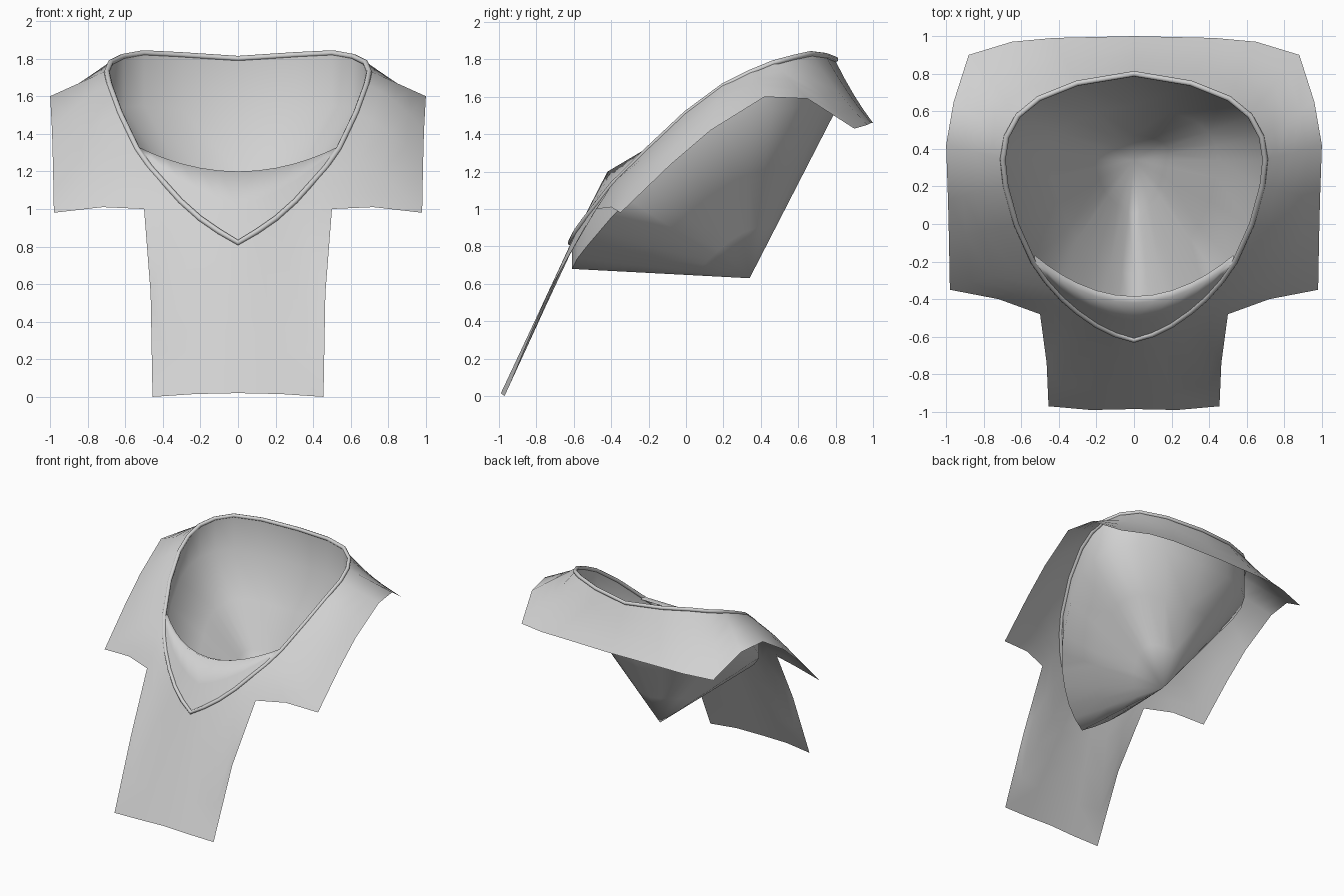
import bpy
import bmesh
from mathutils import Vector

default_cube = bpy.data.objects.get("Cube")
if default_cube:
    bpy.data.objects.remove(default_cube, do_unlink=True)

cloth = bpy.data.materials.new("light grey cloth")
cloth.use_nodes = True
cloth_colour = (0.64, 0.64, 0.64, 1.0)
cloth.diffuse_color = cloth_colour
cloth.node_tree.nodes["Principled BSDF"].inputs["Base Color"].default_value = cloth_colour


def build_half_sheet(name, rows, crease_angle):
    """Join rows of points into a sheet, mirrored across x."""
    bm = bmesh.new()
    grid = [[bm.verts.new(point) for point in row] for row in rows]
    for upper, lower in zip(grid, grid[1:]):
        for i in range(len(upper) - 1):
            bm.faces.new((upper[i], lower[i], lower[i + 1], upper[i + 1]))
    bmesh.ops.remove_doubles(bm, verts=bm.verts, dist=0.0005)
    bmesh.ops.recalc_face_normals(bm, faces=bm.faces)
    mesh = bpy.data.meshes.new(name)
    bm.to_mesh(mesh)
    bm.free()
    mesh.materials.append(cloth)
    sheet = bpy.data.objects.new(name, mesh)
    bpy.context.collection.objects.link(sheet)
    mirror = sheet.modifiers.new("mirror", 'MIRROR')
    mirror.use_axis[0] = True
    mirror.use_clip = True
    mirror.merge_threshold = 0.001
    bpy.ops.object.select_all(action='DESELECT')
    sheet.select_set(True)
    bpy.context.view_layer.objects.active = sheet
    bpy.ops.object.shade_smooth_by_angle(angle=crease_angle)
    return sheet


def blend_rows(start, end, fractions):
    return [[a.lerp(b, t) for a, b in zip(start, end)] for t in fractions]


# Neck opening, from the front point round to the back centre
rim = [Vector(p) for p in (
    (0, -.61, .83), (.1, -.58, .89), (.2, -.53, .96), (.3, -.46, 1.05),
    (.38, -.39, 1.14), (.46, -.3, 1.23), (.53, -.2, 1.33), (.62, 0, 1.52),
    (.675, .2, 1.67), (.69, .34, 1.74), (.67, .46, 1.79), (.61, .57, 1.82),
    (.5, .66, 1.84), (.3, .74, 1.83), (0, .79, 1.81))]

# Outer hem: front flap, sleeve and back edge
hem = [Vector(p) for p in (
    (0, -.985, .02), (.23, -.99, .015), (.455, -.97, 0), (.465, -.74, .55),
    (.5, -.48, 1), (.72, -.4, 1.01), (.98, -.35, .98), (.985, -.08, 1.24),
    (.99, .13, 1.42), (1, .42, 1.6), (.96, .65, 1.59), (.88, .9, 1.43),
    (.65, .97, 1.45), (.43, .99, 1.46), (0, 1, 1.46))]

# Mantle: swells over the sleeves and dips towards the back hem
fractions = (0, .25, .5, .75, 1)
mantle_rows = blend_rows(rim, hem, fractions)
for row, t in zip(mantle_rows, fractions):
    for i, point in enumerate(row):
        swell = .03 if 5 <= i <= 8 else (-.02 if i > 10 else 0)
        point.z += 4 * t * (1 - t) * swell
build_half_sheet("mantle", mantle_rows, 3.1)

# Pouch: short drop under the opening, then a cone down to one low point
apex = Vector((0, .34, .63))
pouch_edge = []
for point in rim:
    drop = .15 + .11 * (point.y - rim[0].y)
    pouch_edge.append(point - Vector((0, 0, drop)))
pouch_rows = [rim] + blend_rows(pouch_edge, [apex] * len(rim), (0, .35, .7, 1))
build_half_sheet("hanging_pouch", pouch_rows, 1.0)

# Front insert: fills the point of the neckline, with a rolled top edge
insert_base = rim[:7]
insert_top = []
for point in insert_base:
    rise = (point.x / insert_base[-1].x) ** 2
    insert_top.append(Vector((point.x, -.42 + .22 * rise, 1.2 + .13 * rise)))
insert_rows = blend_rows(insert_base, insert_top, (0, .5, 1))
insert_rows.append([p + Vector((0, .035, -.012)) for p in insert_top])
build_half_sheet("neckline_insert", insert_rows, 3.1)

# Rolled bead round the whole opening
loop = rim + [Vector((-p.x, p.y, p.z)) for p in reversed(rim[1:-1])]
bead_curve = bpy.data.curves.new("neckline_bead", 'CURVE')
bead_curve.dimensions = '3D'
bead_curve.bevel_depth = .015
bead_curve.bevel_resolution = 2
spline = bead_curve.splines.new('POLY')
spline.points.add(len(loop) - 1)
spline.use_cyclic_u = True
spline.use_smooth = True
for control, point in zip(spline.points, loop):
    control.co = (point.x * 1.012, point.y * 1.012, point.z - .01, 1)
bead_curve.materials.append(cloth)
bead = bpy.data.objects.new("neckline_bead", bead_curve)
bpy.context.collection.objects.link(bead)
